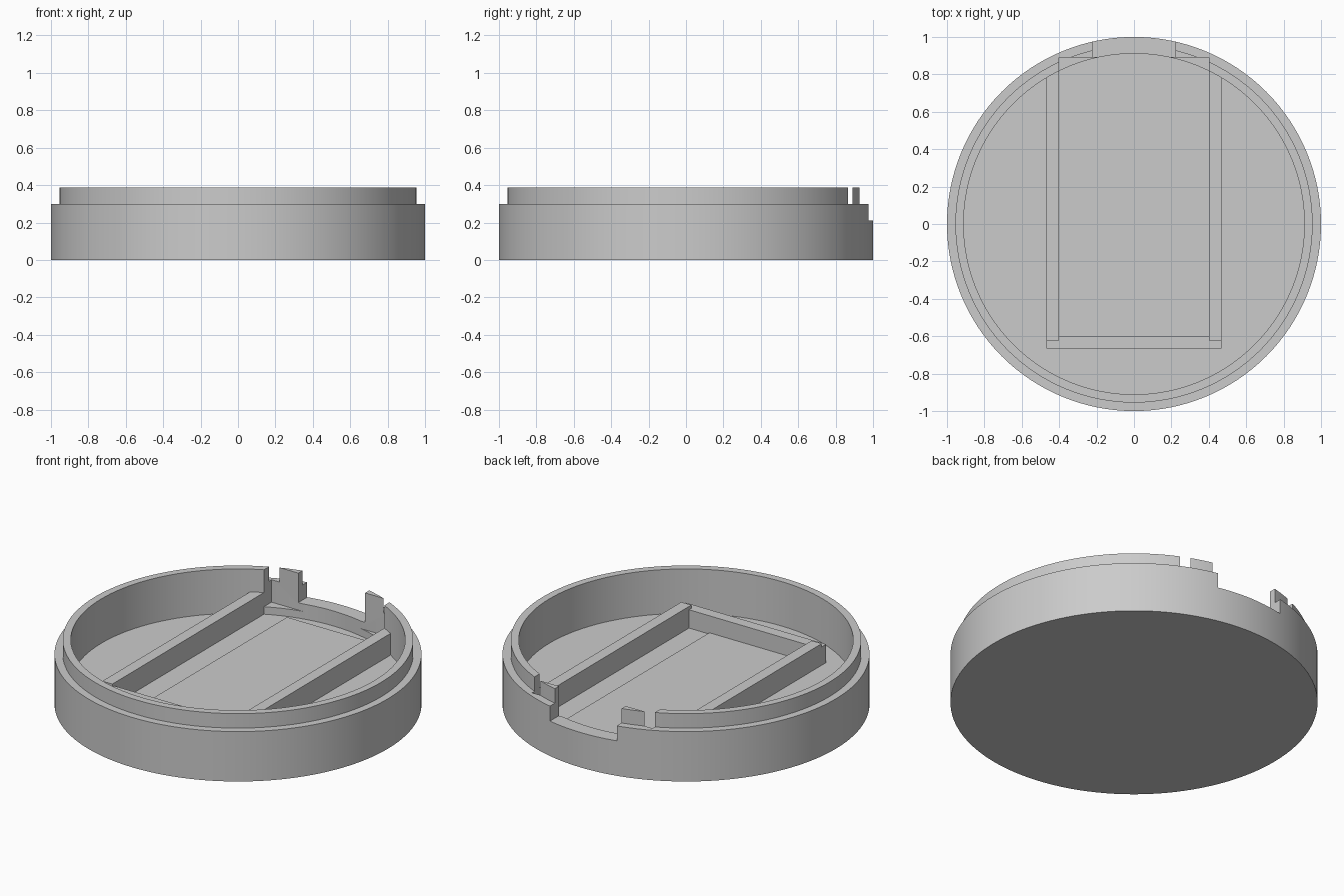
import bpy
import bmesh
from math import radians
from mathutils import Matrix, Vector

if "Cube" in bpy.data.objects:
    bpy.data.objects.remove(bpy.data.objects["Cube"], do_unlink=True)

FLOOR = 0.12
grey = bpy.data.materials.new("plain grey")
grey.use_nodes = True
grey.diffuse_color = (0.6, 0.6, 0.6, 1)
grey.node_tree.nodes["Principled BSDF"].inputs["Base Color"].default_value = (0.6, 0.6, 0.6, 1)


def add_object(name, bm):
    bmesh.ops.recalc_face_normals(bm, faces=bm.faces)
    mesh = bpy.data.meshes.new(name)
    bm.to_mesh(mesh)
    bm.free()
    mesh.materials.append(grey)
    obj = bpy.data.objects.new(name, mesh)
    bpy.context.collection.objects.link(obj)
    return obj


def box(name, low, high):
    low, high = Vector(low), Vector(high)
    bm = bmesh.new()
    bmesh.ops.create_cube(bm, size=1)
    bmesh.ops.scale(bm, vec=high - low, verts=bm.verts)
    bmesh.ops.translate(bm, vec=(low + high) / 2, verts=bm.verts)
    return add_object(name, bm)


def lathe(name, profile, steps):
    bm = bmesh.new()
    verts = [bm.verts.new((r, 0, z)) for r, z in profile]
    edges = [bm.edges.new(pair) for pair in zip(verts, verts[1:])]
    bmesh.ops.spin(bm, geom=verts + edges, cent=(0, 0, 0), axis=(0, 0, 1),
                   angle=radians(360), steps=steps, use_merge=True)
    bmesh.ops.remove_doubles(bm, verts=bm.verts, dist=0.0001)
    return add_object(name, bm)


def activate(obj):
    bpy.ops.object.select_all(action="DESELECT")
    obj.select_set(True)
    bpy.context.view_layer.objects.active = obj


def cut(target, cutter):
    cutter.hide_render = True
    mod = target.modifiers.new("cut", "BOOLEAN")
    mod.operation = "DIFFERENCE"
    mod.solver = "EXACT"
    mod.object = cutter
    activate(target)
    bpy.ops.object.modifier_apply(modifier=mod.name)
    bpy.data.objects.remove(cutter, do_unlink=True)


# Round cup with a stepped lip
cup = lathe("cup", [(0, 0), (1, 0), (1, 0.3), (0.955, 0.3), (0.955, 0.387),
                    (0.911, 0.387), (0.911, FLOOR), (0, FLOOR)], 128)

# Wide pocket into the back wall, and a narrower notch right through it
cut(cup, box("pocket_cutter", (-0.4, 0.4, 0.165), (0.4, 0.89, 0.6)))
cut(cup, box("notch_cutter", (-0.222, 0.8, 0.21), (0.222, 1.2, 0.6)))
activate(cup)
bpy.ops.object.shade_smooth_by_angle(angle=radians(30))

# Two side rails running back into the wall
for side, name in ((-1, "right_rail"), (1, "left_rail")):
    xs = sorted((side * 0.4, side * 0.467))
    box(name, (xs[0], -0.622, FLOOR - 0.02), (xs[1], 0.825, 0.25))

# Lower bar joining the rails at the front
box("front_bar", (-0.467, -0.665, FLOOR - 0.02), (0.467, -0.6, 0.23))

# Thin plate on the floor between the rails
box("floor_plate", (-0.265, -0.601, FLOOR - 0.001), (0.265, 0.845, FLOOR + 0.008))
